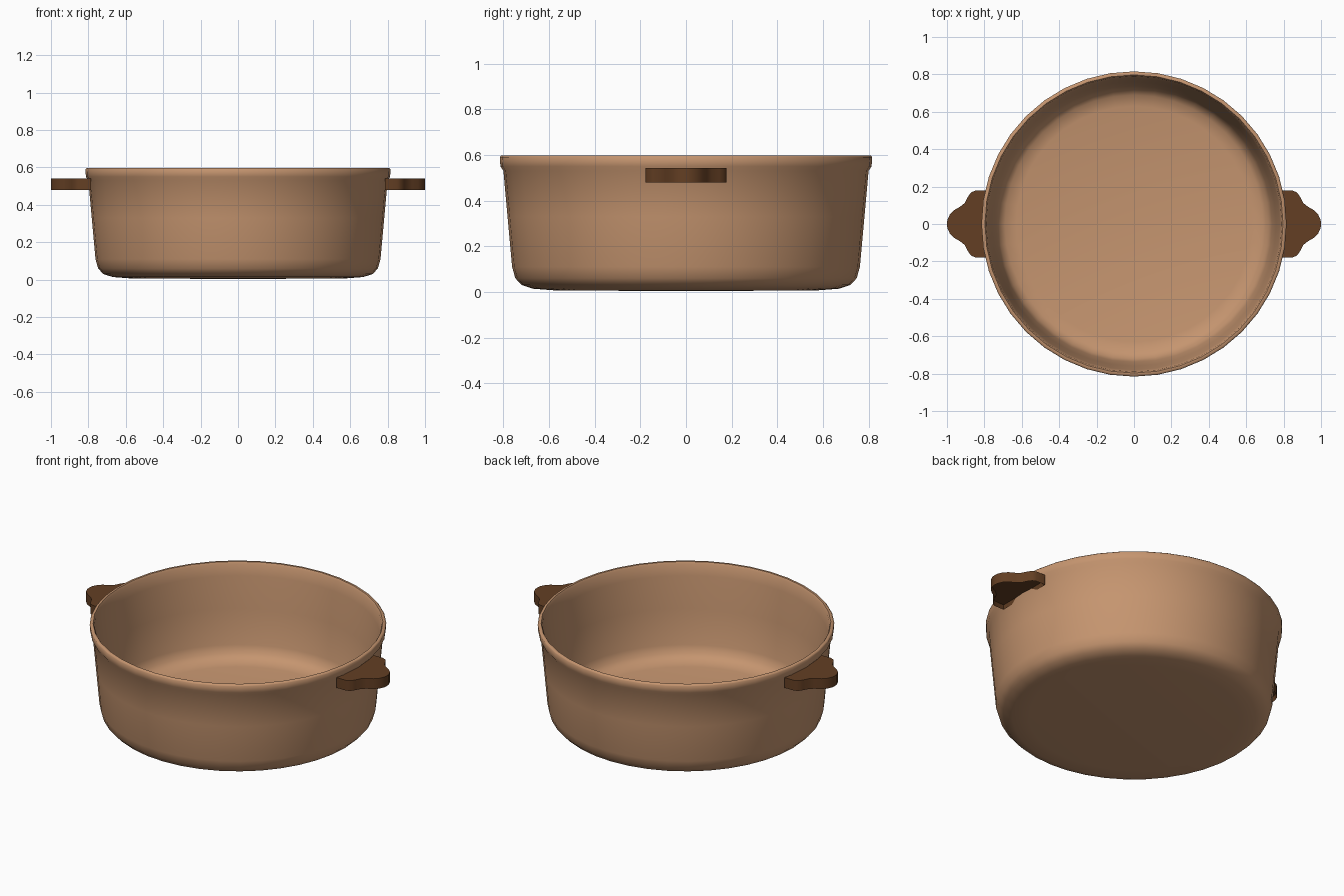
import bpy, bmesh, math

if "Cube" in bpy.data.objects:
    bpy.data.objects.remove(bpy.data.objects["Cube"])


def material(name, rgb):
    m = bpy.data.materials.new(name)
    m.diffuse_color = (*rgb, 1)
    m.use_nodes = True
    m.node_tree.nodes["Principled BSDF"].inputs["Base Color"].default_value = m.diffuse_color
    return m


clay = material("tan clay", (0.56, 0.30, 0.16))
wood = material("dark brown", (0.125, 0.049, 0.017))


def add_object(name, bm, mat, angle):
    bmesh.ops.recalc_face_normals(bm, faces=bm.faces)
    me = bpy.data.meshes.new(name)
    bm.to_mesh(me)
    bm.free()
    me.materials.append(mat)
    ob = bpy.data.objects.new(name, me)
    bpy.context.collection.objects.link(ob)
    bpy.ops.object.select_all(action='DESELECT')
    ob.select_set(True)
    bpy.context.view_layer.objects.active = ob
    bpy.ops.object.shade_smooth_by_angle(angle=math.radians(angle))
    return ob


# Pot: lathed wall with rounded base, thin lip and hollow inside
profile = [(0, 0.003), (0.58, 0.007), (0.67, 0.014), (0.72, 0.03), (0.748, 0.06),
           (0.762, 0.11), (0.782, 0.33), (0.80, 0.53), (0.813, 0.55), (0.816, 0.59),
           (0.810, 0.597), (0.797, 0.597), (0.790, 0.585), (0.780, 0.52), (0.76, 0.33),
           (0.738, 0.12), (0.722, 0.075), (0.69, 0.048), (0.63, 0.036), (0, 0.03)]
bm = bmesh.new()
verts = [bm.verts.new((r, 0, z)) for r, z in profile]
edges = [bm.edges.new(pair) for pair in zip(verts, verts[1:])]
bmesh.ops.spin(bm, geom=verts + edges, cent=(0, 0, 0), axis=(0, 0, 1),
               angle=math.tau, steps=40, use_merge=False)
bmesh.ops.remove_doubles(bm, verts=bm.verts, dist=0.0005)
add_object("pot", bm, clay, 50)

# Handles: pointed lug outline, extruded, with a shallow recess underneath
half = [(0.787, 0.178), (0.85, 0.178), (0.872, 0.168), (0.888, 0.145), (0.905, 0.112),
        (0.93, 0.092), (0.962, 0.074), (0.985, 0.05), (0.998, 0.022)]
outline = half + [(1.0, 0)] + [(x, -y) for x, y in reversed(half)]
for name, side in (("right_handle", 1), ("left_handle", -1)):
    bm = bmesh.new()
    base = bm.faces.new([bm.verts.new((side * x, y, 0.48)) for x, y in outline])
    top = bmesh.ops.extrude_face_region(bm, geom=[base], use_keep_orig=True)
    bmesh.ops.translate(bm, vec=(0, 0, 0.062),
                        verts=[g for g in top["geom"] if isinstance(g, bmesh.types.BMVert)])
    bmesh.ops.recalc_face_normals(bm, faces=bm.faces)
    bm.faces.ensure_lookup_table()
    under = min(bm.faces, key=lambda f: f.calc_center_median().z)
    bmesh.ops.inset_region(bm, faces=[under], thickness=0.008, depth=0)
    bmesh.ops.translate(bm, vec=(0, 0, 0.025), verts=under.verts)
    add_object(name, bm, wood, 35)
